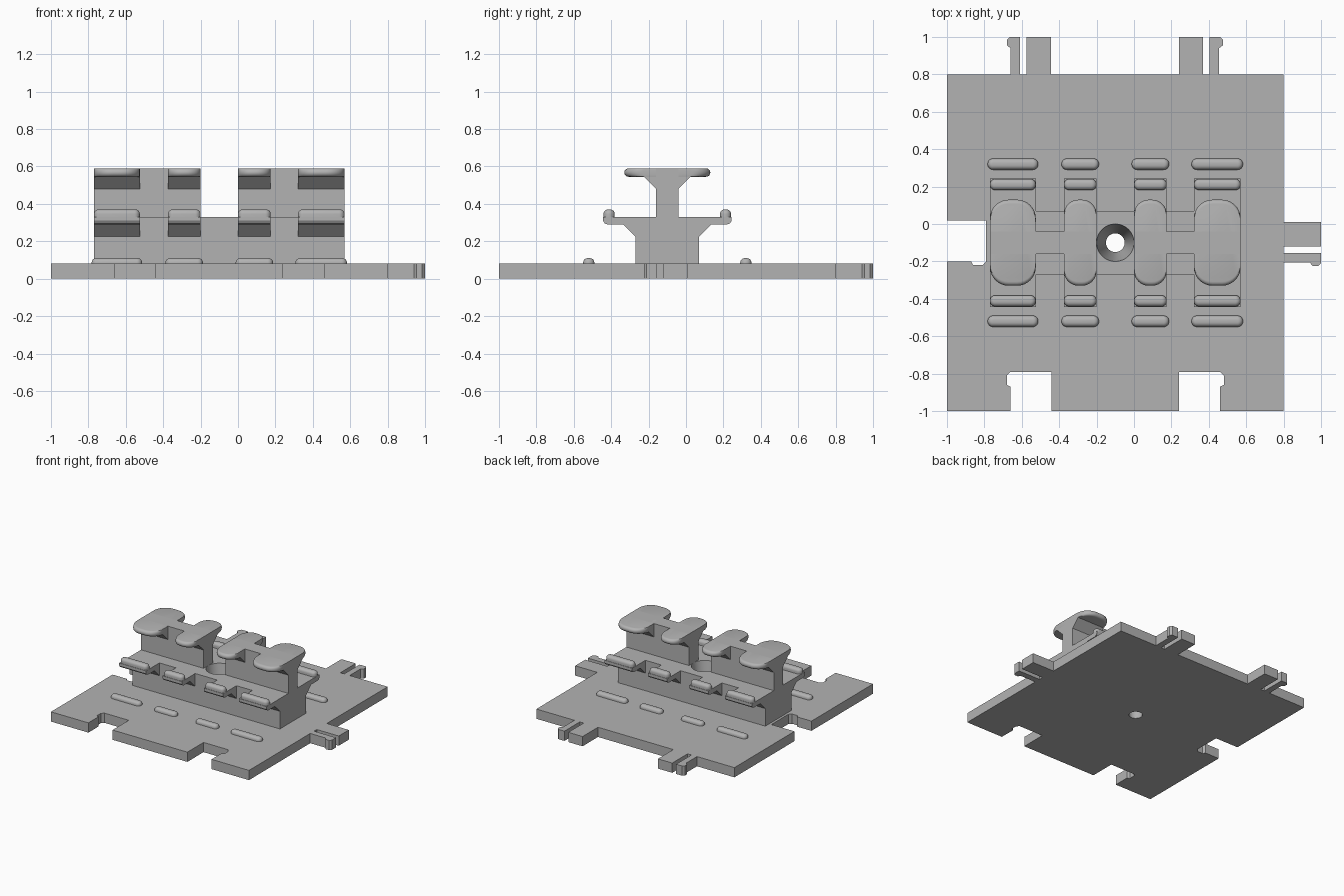
import bpy, bmesh, math
from mathutils import Vector

cube = bpy.data.objects.get("Cube")
if cube:
    bpy.data.objects.remove(cube)

grey = bpy.data.materials.new("light grey")
grey.use_nodes = True
grey.diffuse_color = (0.45, 0.45, 0.45, 1)
grey.node_tree.nodes["Principled BSDF"].inputs["Base Color"].default_value = grey.diffuse_color

CX, CY = -0.1, -0.1          # centre of the raised structure
PLATE, DECK, TOP = 0.08, 0.33, 0.59
parts = []


def finish(name, bm):
    bmesh.ops.recalc_face_normals(bm, faces=bm.faces)
    mesh = bpy.data.meshes.new(name)
    bm.to_mesh(mesh)
    bm.free()
    mesh.materials.append(grey)
    obj = bpy.data.objects.new(name, mesh)
    bpy.context.collection.objects.link(obj)
    parts.append(obj)
    return obj


def prism(name, points, shift):
    """Extrude a closed outline of 3D points."""
    bm = bmesh.new()
    face = bm.faces.new([bm.verts.new(p) for p in points])
    new = bmesh.ops.extrude_face_region(bm, geom=[face])["geom"]
    verts = [v for v in new if isinstance(v, bmesh.types.BMVert)]
    bmesh.ops.translate(bm, verts=verts, vec=shift)
    return finish(name, bm)


def box(name, x0, x1, y0, y1, z0, z1):
    outline = [(x0, y0, z0), (x1, y0, z0), (x1, y1, z0), (x0, y1, z0)]
    return prism(name, outline, (0, 0, z1 - z0))


def rounded_loft(name, cx, cy, hx, hy, radius, levels):
    """Stack rounded rectangles; each level is (z, x inset, y inset)."""
    bm = bmesh.new()
    rings = []
    for z, ix, iy in levels:
        a, b = hx - ix, hy - iy
        r = min(radius, a - 0.001, b - 0.001)
        ring = []
        for q, (sx, sy) in enumerate(((1, 1), (-1, 1), (-1, -1), (1, -1))):
            for i in range(9):
                t = (q + i / 8) * math.pi / 2
                ring.append(bm.verts.new((cx + sx * (a - r) + r * math.cos(t),
                                          cy + sy * (b - r) + r * math.sin(t), z)))
        rings.append(ring)
    for low, high in zip(rings, rings[1:]):
        for i in range(len(low)):
            j = (i + 1) % len(low)
            bm.faces.new((low[i], low[j], high[j], high[i]))
    bm.faces.new(rings[0][::-1])
    bm.faces.new(rings[-1])
    return finish(name, bm)


def ridge(name, cx, cy, hx, z0, z1):
    r = 0.024
    levels = [(z0, 0, 0)]
    for i in range(6):
        t = i * math.pi / 10
        inset = r * (1 - math.cos(t))
        levels.append((z1 - r + r * math.sin(t), inset, inset))
    rounded_loft(name, cx, cy, hx, 0.03, 0.03, levels)


# Base plate outline: u runs along an edge, v runs across it
SOCKET = [(0, 0), (0, 0.21), (0.22, 0.21), (0.24, 0.19), (0.24, 0.14), (0.22, 0.13), (0.22, 0)]
TAB = [(0, 0), (0, 0.2), (0.13, 0.2), (0.13, 0), (0.165, 0), (0.165, 0.2), (0.22, 0.2),
       (0.235, 0.185), (0.235, 0.155), (0.215, 0.14), (0.215, 0)]


def edge_path(path, origin, u, v):
    return [Vector(origin) + a * Vector(u) + b * Vector(v) for a, b in path]


left, right, back, front = (-1, 0), (1, 0), (0, 1), (0, -1)
outline = [(-1, -1)]
outline += edge_path(SOCKET, (-0.44, -1), left, back)[::-1]
outline += edge_path(SOCKET, (0.24, -1), right, back)
outline += [(0.8, -1)]
outline += edge_path(TAB, (0.8, 0.01), front, right)[::-1]
outline += [(0.8, 0.8)]
outline += edge_path(TAB, (0.24, 0.8), right, back)[::-1]
outline += edge_path(TAB, (-0.445, 0.8), left, back)
outline += [(-1, 0.8)]
outline += edge_path(SOCKET, (-1, 0.02), front, right)
plate = prism("base_plate", [(p[0], p[1], 0) for p in outline], (0, 0, PLATE))

# Lower body and the two upper webs
body = box("lower_body", -0.77, 0.57, CY - 0.17, CY + 0.17, PLATE, DECK)
box("right_web", -0.77, -0.2, CY - 0.06, CY + 0.06, DECK, TOP)
box("left_web", 0, 0.57, CY - 0.06, CY + 0.06, DECK, TOP)

# Tapered screw hole through body and plate
bm = bmesh.new()
bmesh.ops.create_cone(bm, cap_ends=True, segments=48, radius1=0.045, radius2=0.105, depth=0.396)
bmesh.ops.translate(bm, verts=bm.verts, vec=(CX, CY, 0.165))
cutter = finish("screw_hole_cutter", bm)
parts.remove(cutter)
cutter.hide_render = True
for obj in (plate, body):
    mod = obj.modifiers.new("screw_hole", "BOOLEAN")
    mod.operation = "DIFFERENCE"
    mod.solver = "EXACT"
    mod.object = cutter
    bpy.context.view_layer.objects.active = obj
    bpy.ops.object.modifier_apply(modifier=mod.name)
bpy.data.objects.remove(cutter)

# Guide arms: brackets with lips, top flanges with gussets, floor ridges
BRACKET = [(0.17, 0.225), (0.235, 0.29), (0.32, 0.29), (0.335, 0.296), (0.344, 0.31),
           (0.344, DECK), (0.17, DECK)]
GUSSET = [(0.06, 0.48), (0.13, 0.55), (0.06, 0.55)]
spans = ((-0.77, -0.525), (-0.375, -0.2), (0, 0.175), (0.32, 0.57))
edge = 0.0225
flange_levels = []
for i in range(9):
    t = (i / 8 - 0.5) * math.pi
    flange_levels.append((TOP - edge + edge * math.sin(t), 0, edge * (1 - math.cos(t))))

for n, (x0, x1) in enumerate(spans, 1):
    mid, half = (x0 + x1) / 2, (x1 - x0) / 2
    rounded_loft(f"top_flange_{n}", mid, CY, half, 0.23, min(0.1, half * 0.9), flange_levels)
    for side, s in (("front", -1), ("back", 1)):
        for part, profile in (("bracket", BRACKET), ("gusset", GUSSET)):
            prism(f"{side}_{part}_{n}", [(x0, CY + s * y, z) for y, z in profile],
                  (x1 - x0, 0, 0))
        ridge(f"{side}_lip_{n}", mid, CY + s * 0.311, half, DECK - 0.01, 0.37)
        ridge(f"{side}_floor_ridge_{n}", mid, CY + s * 0.42, half + 0.0125, PLATE - 0.01, 0.11)

# Smooth the rounded edges, keep the rest crisp
bpy.ops.object.select_all(action="DESELECT")
for obj in parts:
    obj.select_set(True)
bpy.context.view_layer.objects.active = plate
bpy.ops.object.shade_smooth_by_angle(angle=math.radians(30))
